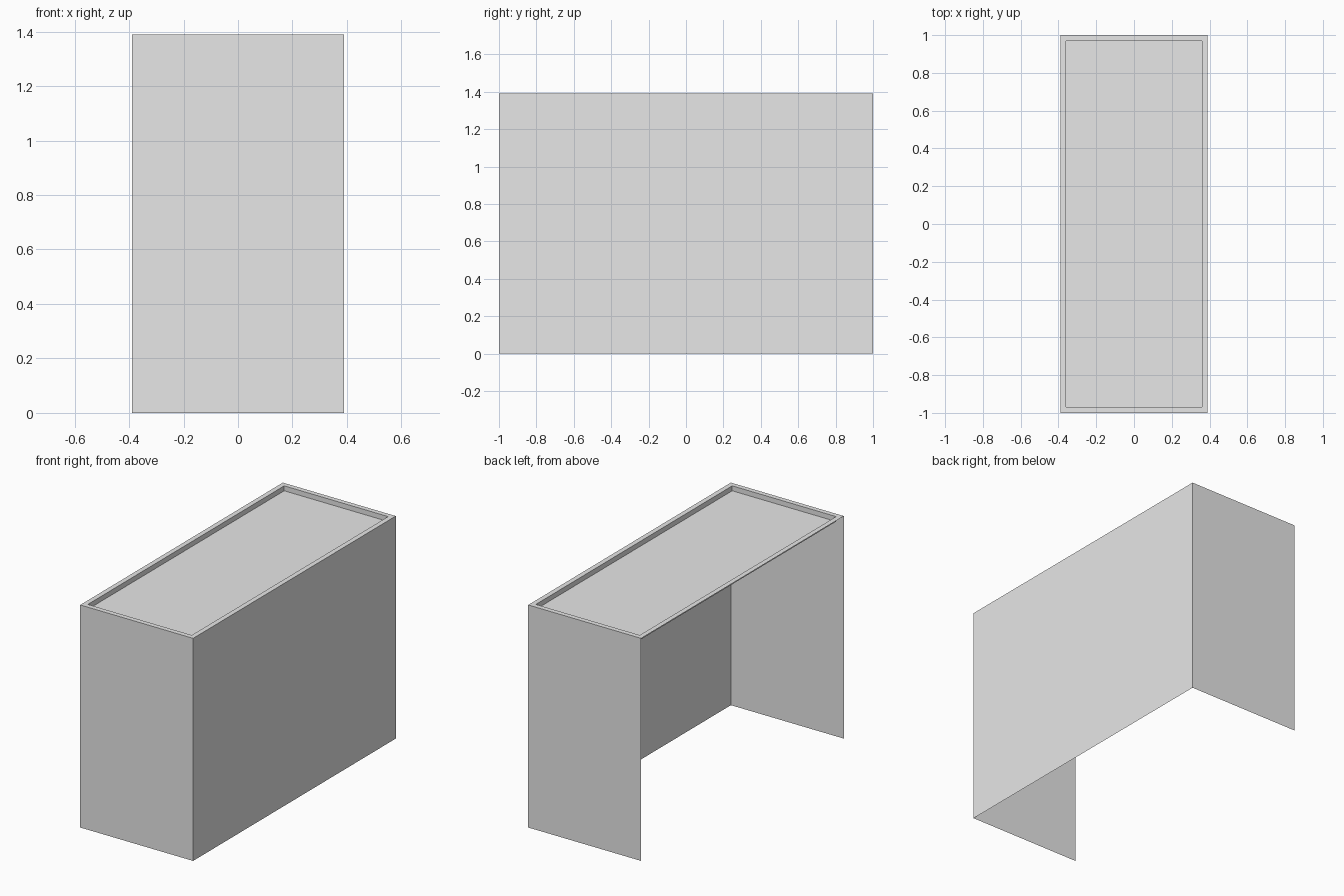
import bpy
import bmesh
from mathutils import Vector

WIDTH, LENGTH, HEIGHT = 0.78, 2.0, 1.39
RIM, RECESS = 0.031, 0.031

default_cube = bpy.data.objects.get("Cube")
if default_cube:
    bpy.data.objects.remove(default_cube, do_unlink=True)

grey = bpy.data.materials.new("light_grey")
grey.use_nodes = True
grey.diffuse_color = (0.8, 0.8, 0.8, 1)
grey.node_tree.nodes["Principled BSDF"].inputs["Base Color"].default_value = grey.diffuse_color


def box_sheet(name, keep):
    """Keep only the box faces that pass the rule, as thin sheets."""
    bm = bmesh.new()
    bmesh.ops.create_cube(bm, size=1)
    bmesh.ops.scale(bm, vec=(WIDTH, LENGTH, HEIGHT), verts=bm.verts)
    bmesh.ops.translate(bm, vec=(0, 0, HEIGHT / 2), verts=bm.verts)
    bm.normal_update()
    unwanted = [f for f in bm.faces if not keep(f.normal)]
    bmesh.ops.delete(bm, geom=unwanted, context="FACES")
    return name, bm


def finish(name, bm):
    mesh = bpy.data.meshes.new(name)
    bm.to_mesh(mesh)
    bm.free()
    mesh.materials.append(grey)
    obj = bpy.data.objects.new(name, mesh)
    bpy.context.collection.objects.link(obj)
    return obj


# Front, back and one long side; the other long side and the base are open
finish(*box_sheet("counter_walls", lambda n: abs(n.y) > 0.5 or n.x > 0.5))

# Counter top: a flat rim around a shallow sunken panel
name, top = box_sheet("recessed_top", lambda n: n.z > 0.5)
panel = top.faces[:][0]
bmesh.ops.inset_individual(top, faces=[panel], thickness=RIM, use_even_offset=True)
panel = min(top.faces, key=lambda f: f.calc_center_median().xy.length - f.calc_area())
sunken = bmesh.ops.extrude_discrete_faces(top, faces=[panel])["faces"][0]
bmesh.ops.translate(top, vec=Vector((0, 0, -RECESS)), verts=sunken.verts)
finish(name, top)
